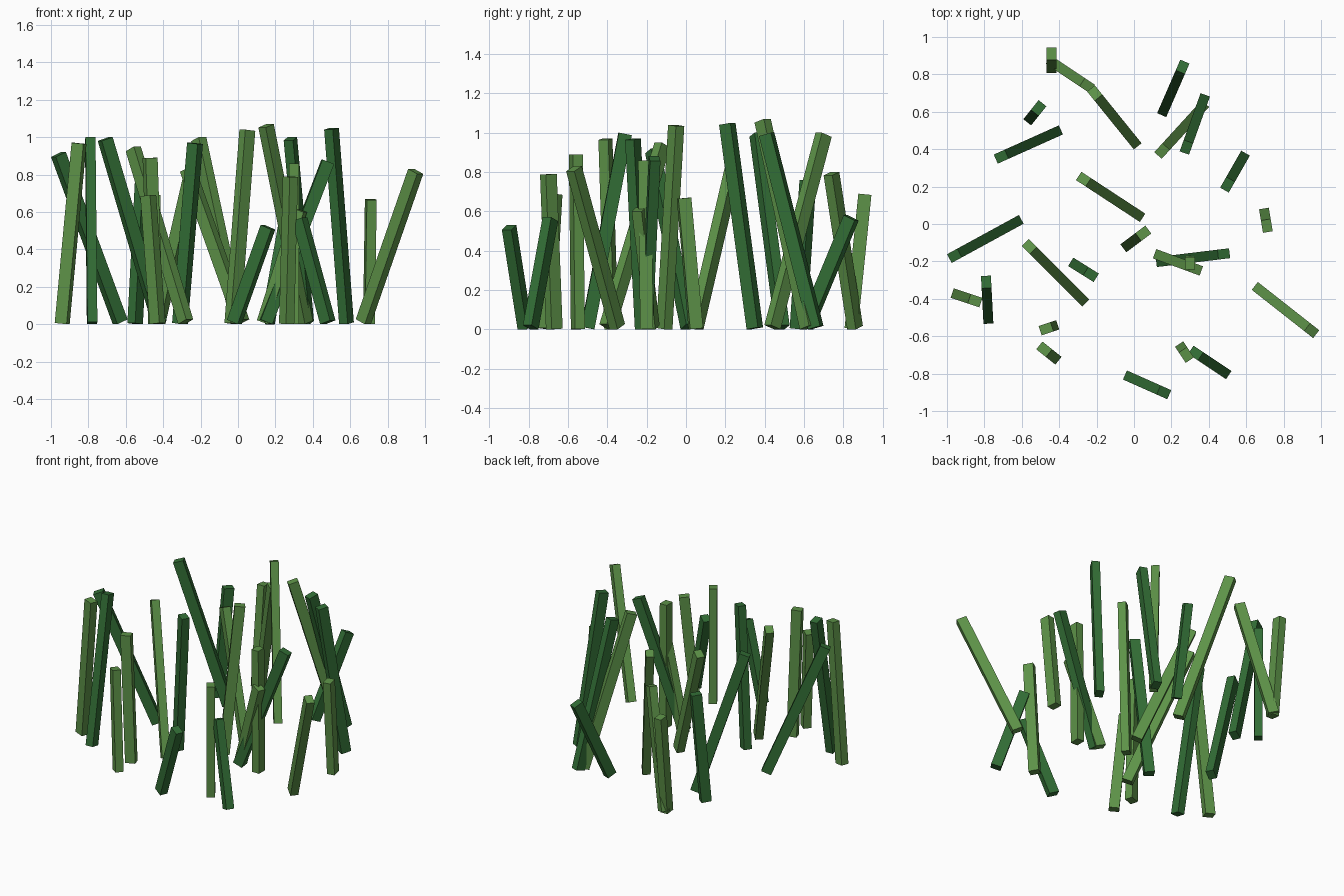
import bpy
import bmesh
from mathutils import Matrix, Vector

cube = bpy.data.objects.get("Cube")
if cube:
    bpy.data.objects.remove(cube, do_unlink=True)

WIDTH, DEPTH = 0.053, 0.067


def make_material(name, colour):
    material = bpy.data.materials.new(name)
    material.use_nodes = True
    material.diffuse_color = colour
    material.node_tree.nodes["Principled BSDF"].inputs["Base Color"].default_value = colour
    return material


light_green = make_material("light_green", (0.11, 0.29, 0.065, 1))
dark_green = make_material("dark_green", (0.032, 0.155, 0.036, 1))


def make_stalk(name, material, foot_x, foot_y, tip_x, tip_y, height):
    """Square-cut bar leaning from its foot to its tip, all in hundredths."""
    foot = Vector((foot_x, foot_y, 0)) / 100
    tip = Vector((tip_x, tip_y, height)) / 100
    # Raise the foot so the lowest edge of the tilted end touches the ground
    along = (tip - foot).normalized()
    lift = DEPTH / 2 * along.xy.length
    foot.z += lift
    tip.z -= lift
    along = (tip - foot).normalized()
    across = Vector((0, 0, 1)).cross(along).normalized()
    lean = across.cross(along)

    rotation = Matrix((lean, across, along)).transposed().to_4x4()
    size = Matrix.Diagonal((DEPTH, WIDTH, (tip - foot).length, 1))
    placement = Matrix.Translation((foot + tip) / 2) @ rotation @ size

    mesh = bpy.data.meshes.new(name)
    bm = bmesh.new()
    bmesh.ops.create_cube(bm, size=1, matrix=placement)
    bmesh.ops.recalc_face_normals(bm, faces=bm.faces)
    bm.to_mesh(mesh)
    bm.free()
    mesh.materials.append(material)
    stalk = bpy.data.objects.new(name, mesh)
    bpy.context.collection.objects.link(stalk)
    return stalk


# Foot x, foot y, tip x, tip y, tip height
light_stalks = [
    (-44, 84, -44, 91, 69),
    (-43, 86, -25, 74, 80),
    (0, 44, -21, 70, 100),
    (36, 62, 15, 39, 107),
    (70, 5, 71, -1, 67),
    (-28, -40, -56, -12, 95),
    (2, 5, -27, 24, 84),
    (-3, -11, 5, -5, 104),
    (14, -17, 33, -24, 62),
    (30, -20, 30, -21, 86),
    (67, -35, 95, -57, 83),
    (-94, -38, -85, -41, 97),
    (-44, -55, -47, -56, 89),
    (-43, -71, -48, -67, 69),
    (26, -67, 28, -70, 79),
]
dark_stalks = [
    (-55, 57, -51, 62, 76),
    (-42, 49, -71, 36, 100),
    (16, 61, 26, 84, 58),
    (37, 66, 28, 41, 100),
    (58, 35, 50, 21, 105),
    (-63, 1, -96, -17, 92),
    (-31, -22, -23, -27, 97),
    (15, -20, 48, -16, 88),
    (-78, -50, -79, -31, 100),
    (-2, -82, 16, -90, 53),
    (48, -79, 33, -69, 57),
]

for label, material, stalks in (
    ("light_stalk", light_green, light_stalks),
    ("dark_stalk", dark_green, dark_stalks),
):
    for number, ends in enumerate(stalks, start=1):
        make_stalk(f"{label}_{number}", material, *ends)
